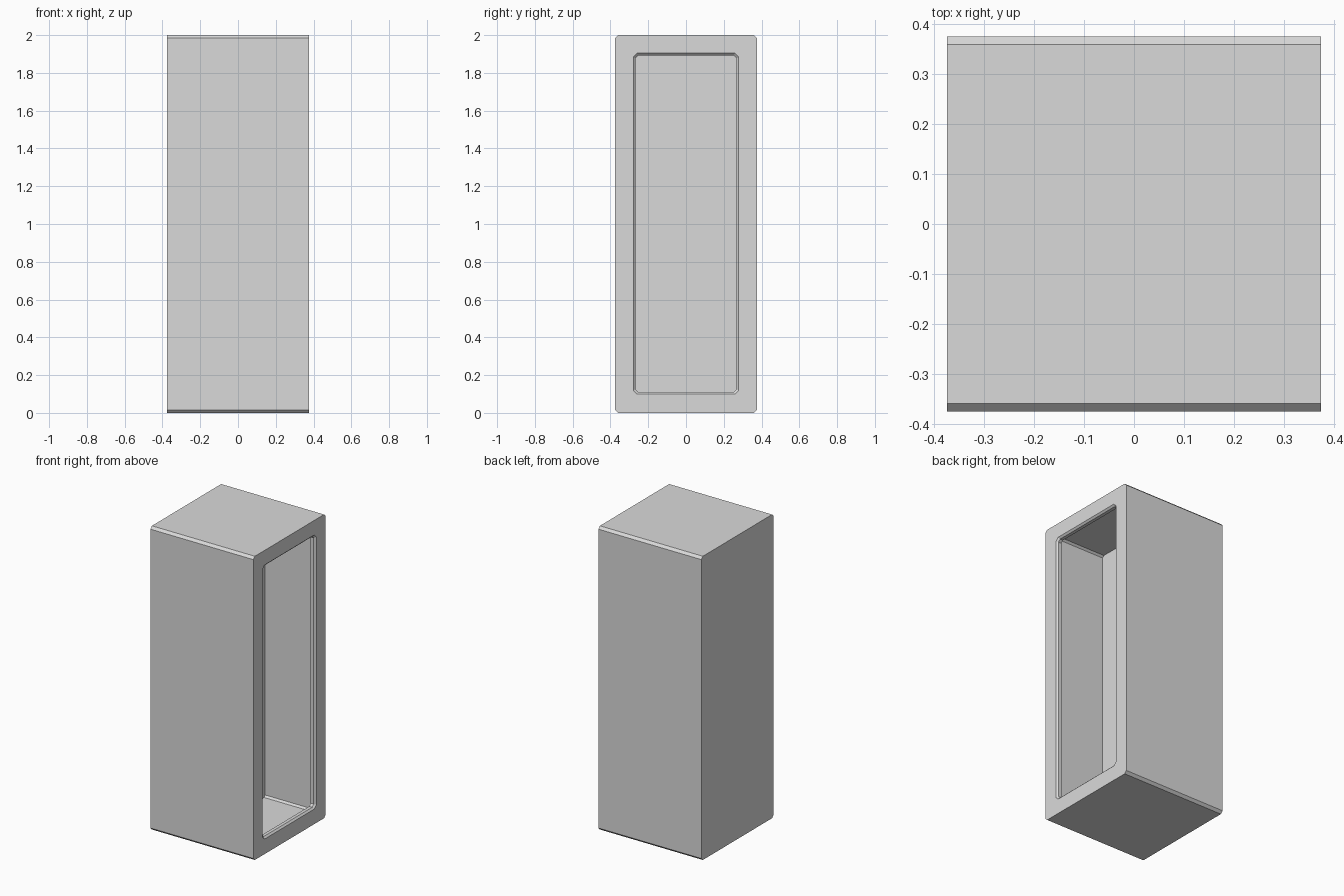
import bpy, bmesh

if "Cube" in bpy.data.objects:
    bpy.data.objects.remove(bpy.data.objects["Cube"])

HALF_X, HALF_Y, HEIGHT = 0.375, 0.376, 2.0
WALL = 0.04          # shell thickness behind the rim


def ring(bm, x, half_y, low, high, cut):
    """Rectangle with clipped corners, standing in the plane at x."""
    points = [(half_y - cut, low), (half_y, low + cut),
              (half_y, high - cut), (half_y - cut, high),
              (cut - half_y, high), (-half_y, high - cut),
              (-half_y, low + cut), (cut - half_y, low)]
    return [bm.verts.new((x, y, z)) for y, z in points]


bm = bmesh.new()
inner_y, inner_top = HALF_Y - WALL, HEIGHT - WALL
rings = [
    ring(bm, -HALF_X, HALF_Y, 0.0, HEIGHT, 0.016),                # closed end
    ring(bm, HALF_X, HALF_Y, 0.0, HEIGHT, 0.016),                 # open end, outer rim
    ring(bm, HALF_X, 0.279, 0.099, 1.904, 0.02),                  # open end, inner rim
    ring(bm, HALF_X - 0.011, 0.268, 0.110, 1.893, 0.015),         # bevelled lip
    ring(bm, HALF_X - 0.033, 0.268, 0.110, 1.893, 0.015),         # back of lip
    ring(bm, HALF_X - 0.033, inner_y, WALL, inner_top, 0.012),    # undercut
    ring(bm, HALF_X - 0.412, inner_y, WALL, inner_top, 0.012),    # recess back
]

# Skin neighbouring outlines, then close the outer end and the recess
for a, b in zip(rings, rings[1:]):
    for i in range(8):
        j = (i + 1) % 8
        bm.faces.new((a[i], a[j], b[j], b[i]))
bm.faces.new(rings[0])
bm.faces.new(rings[-1])
bmesh.ops.recalc_face_normals(bm, faces=bm.faces)

mesh = bpy.data.meshes.new("recessed_block")
bm.to_mesh(mesh)
bm.free()
block = bpy.data.objects.new("recessed_block", mesh)
bpy.context.collection.objects.link(block)

gray = bpy.data.materials.new("light gray")
gray.diffuse_color = (0.7, 0.7, 0.7, 1.0)
gray.use_nodes = True
gray.node_tree.nodes["Principled BSDF"].inputs["Base Color"].default_value = gray.diffuse_color
mesh.materials.append(gray)
